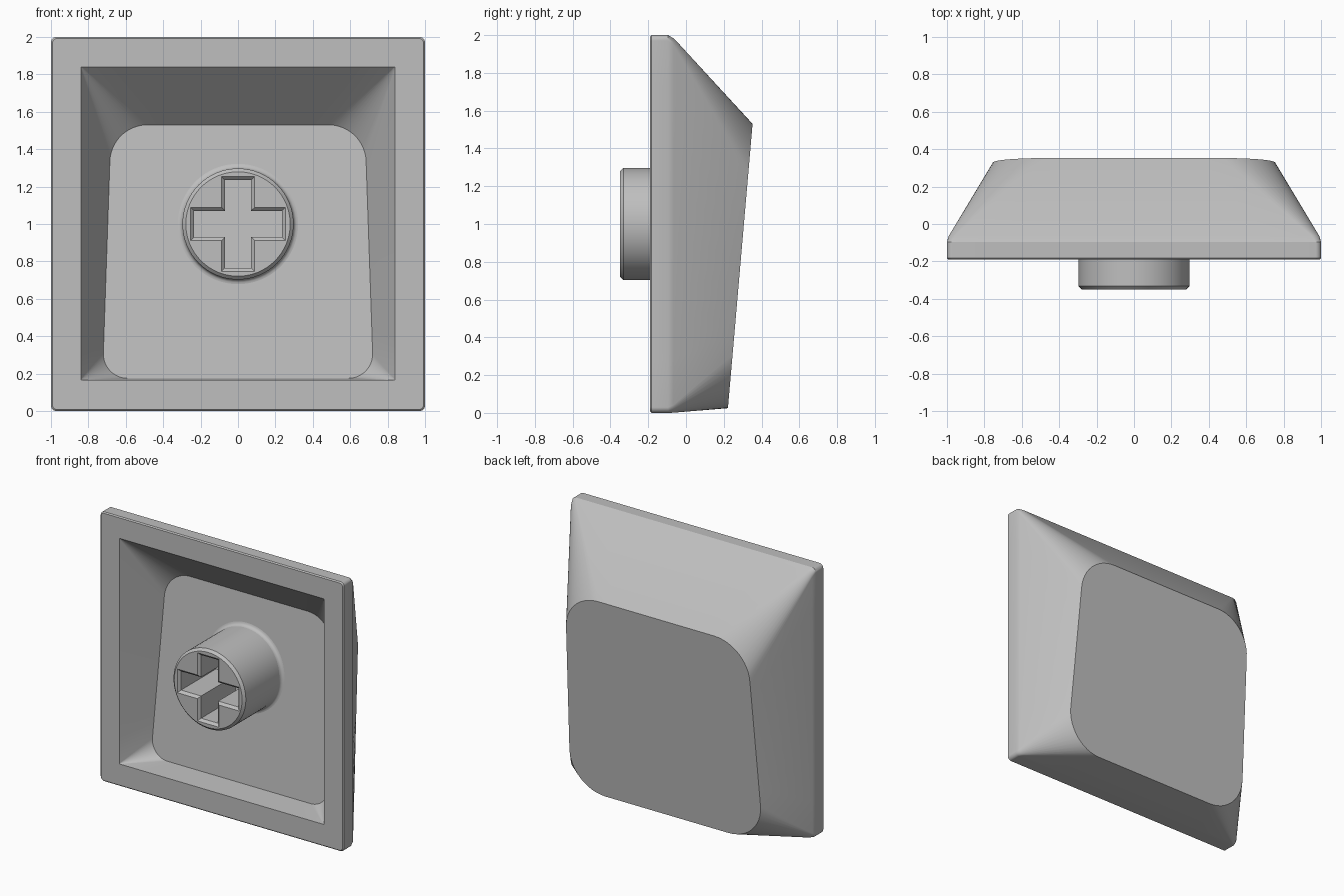
import bpy, bmesh, math
from mathutils import Matrix, Vector

if "Cube" in bpy.data.objects:
    bpy.data.objects.remove(bpy.data.objects["Cube"])

SLOPE = 0.0867      # tilt of the finger face
ARC, SIDE = 12, 8   # segments per corner and per straight side

grey = bpy.data.materials.new("light_grey")
grey.use_nodes = True
grey.diffuse_color = (0.52, 0.52, 0.52, 1)
grey.node_tree.nodes["Principled BSDF"].inputs["Base Color"].default_value = grey.diffuse_color


def finish(obj, angle=30):
    obj.data.materials.clear()
    obj.data.materials.append(grey)
    bpy.ops.object.select_all(action="DESELECT")
    obj.select_set(True)
    bpy.context.view_layer.objects.active = obj
    bpy.ops.object.shade_smooth_by_angle(angle=math.radians(angle))


def new_object(name, bm):
    mesh = bpy.data.meshes.new(name)
    bm.to_mesh(mesh)
    bm.free()
    obj = bpy.data.objects.new(name, mesh)
    bpy.context.collection.objects.link(obj)
    return obj


def ring(low, high, half_low, half_high, r_low, r_high, y, tilt=0.0):
    """Rounded trapezoid from z=low to z=high; y is the depth at z=low."""
    corners = [(half_high, high, r_high, 1, 1), (-half_high, high, r_high, -1, 1),
               (-half_low, low, r_low, -1, -1), (half_low, low, r_low, 1, -1)]
    arcs = []
    for k, (x, z, r, sx, sz) in enumerate(corners):
        centre = Vector((x - sx * r, z - sz * r))
        turns = [math.pi / 2 * (k + i / ARC) for i in range(ARC + 1)]
        arcs.append([centre + r * Vector((math.cos(t), math.sin(t))) for t in turns])
    points = []
    for k, arc in enumerate(arcs):
        start, end = arc[-1], arcs[(k + 1) % 4][0]
        points += arc + [start.lerp(end, i / SIDE) for i in range(1, SIDE)]
    return [Vector((p.x, y + tilt * (p.y - low), p.y)) for p in points]


def blend(a, b, t):
    return [p.lerp(q, t) for p, q in zip(a, b)]


# Hollow cap: one loft from the inner floor, over the rim, to the finger face
floor = ring(0.175, 1.53, 0.72, 0.685, 0.13, 0.2, 0.013, SLOPE)
mouth = ring(0.165, 1.84, 0.84, 0.84, 0.004, 0.004, -0.19)
rim = ring(0.008, 1.992, 0.992, 0.992, 0.025, 0.025, -0.19)
skirt_front = ring(0, 2, 1, 1, 0.03, 0.03, -0.182)
skirt_back = ring(0, 2, 1, 1, 0.03, 0.03, -0.095)
shoulder = ring(0, 2, 1, 1, 0.03, 0.03, -0.08)
face = ring(0.025, 1.53, 0.785, 0.755, 0.28, 0.28, 0.222, SLOPE)
loops = [floor, mouth, rim, skirt_front, skirt_back, blend(shoulder, face, 0.04), face]

bm = bmesh.new()
rows = [[bm.verts.new(p) for p in loop] for loop in loops]
for a, b in zip(rows, rows[1:]):
    for i in range(len(a)):
        j = (i + 1) % len(a)
        bm.faces.new((a[i], a[j], b[j], b[i]))
bm.faces.new(rows[0])
bm.faces.new(rows[-1])
bmesh.ops.recalc_face_normals(bm, faces=bm.faces)
finish(new_object("cap_shell", bm))

# Round stem with a cross-shaped socket, chamfered at the front
LONG, THIN, CHAMFER, RADIUS = 0.235, 0.07, 0.018, 0.297
FRONT, BACK = -0.35, 0.17
curve = bpy.data.curves.new("stem", "CURVE")
curve.dimensions = "2D"
curve.fill_mode = "BOTH"
curve.extrude = (BACK - FRONT) / 2 - CHAMFER
curve.bevel_depth = CHAMFER
curve.bevel_resolution = 0
curve.offset = -CHAMFER
circle = [(RADIUS * math.cos(math.tau * i / 64), RADIUS * math.sin(math.tau * i / 64))
          for i in range(64)]
quarter = [Vector((LONG, -THIN)), Vector((LONG, THIN)), Vector((THIN, THIN))]
cross = [Matrix.Rotation(k * math.pi / 2, 2) @ p for k in range(4) for p in quarter]
for outline in (circle, cross):
    spline = curve.splines.new("POLY")
    spline.points.add(len(outline) - 1)
    for point, (x, y) in zip(spline.points, outline):
        point.co = (x, y, 0, 1)
    spline.use_cyclic_u = True
stem = bpy.data.objects.new("stem", curve)
stem.location = (0, (FRONT + BACK) / 2, 1)
stem.rotation_euler.x = math.pi / 2
bpy.context.collection.objects.link(stem)
bpy.ops.object.select_all(action="DESELECT")
stem.select_set(True)
bpy.context.view_layer.objects.active = stem
bpy.ops.object.convert(target="MESH")
finish(bpy.context.view_layer.objects.active)

# Small fillet where the stem meets the tilted floor
FILLET = 0.025
floor_y = 0.013 + SLOPE * (1 - 0.175)
bm = bmesh.new()
rows = []
for k in range(5):
    t = math.pi / 2 * k / 4
    r = RADIUS + FILLET * (1 - math.sin(t))
    rise = FILLET * (1 - math.cos(t))
    rows.append([])
    for i in range(64):
        a = math.tau * i / 64
        z = r * math.sin(a)
        rows[-1].append(bm.verts.new((r * math.cos(a), floor_y + SLOPE * z - rise, 1 + z)))
for a, b in zip(rows, rows[1:]):
    for i in range(64):
        j = (i + 1) % 64
        bm.faces.new((a[i], b[i], b[j], a[j]))
bm.normal_update()
if sum(f.normal.y for f in bm.faces) > 0:
    bmesh.ops.reverse_faces(bm, faces=bm.faces)
finish(new_object("stem_fillet", bm), 40)
